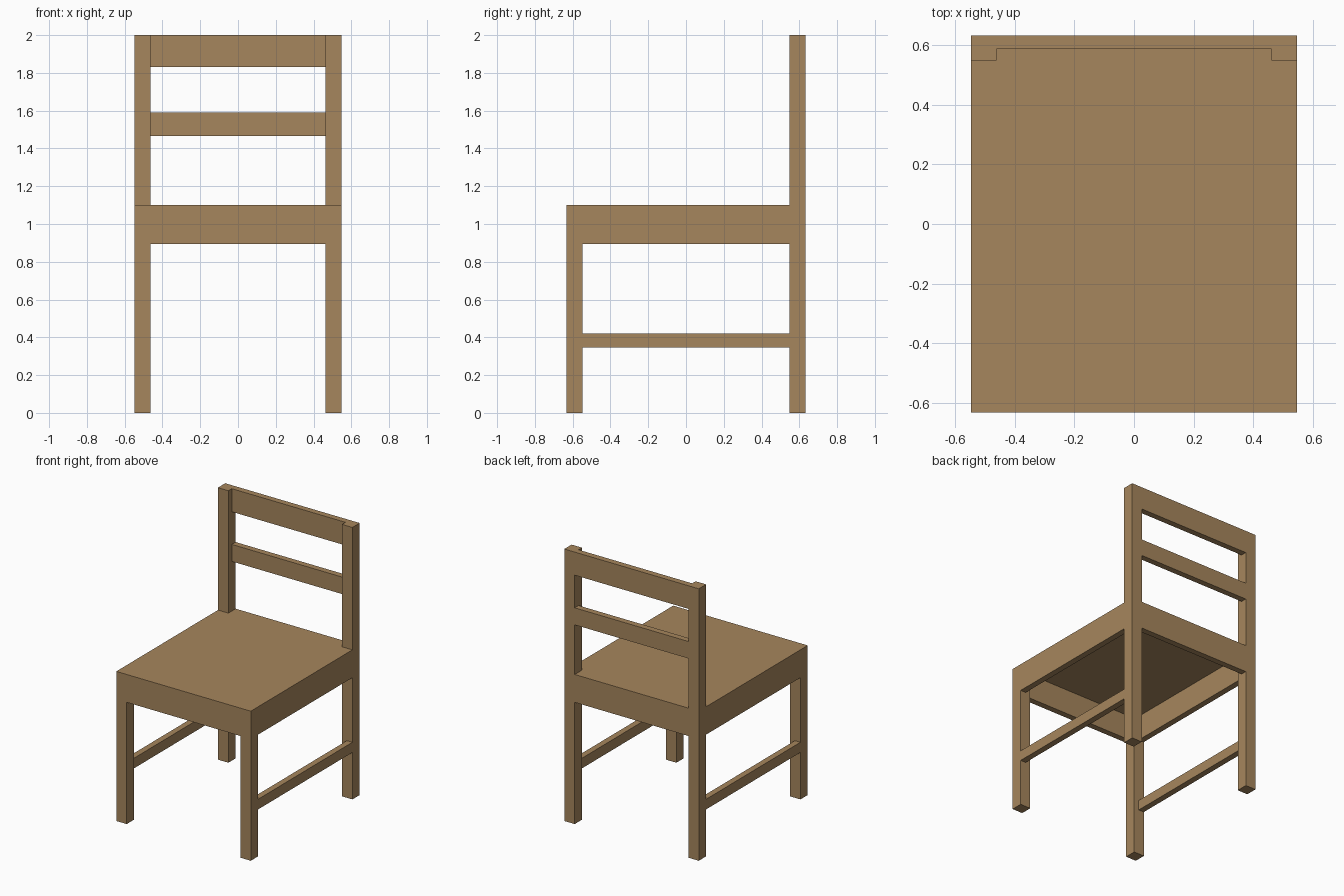
import bpy, bmesh

if "Cube" in bpy.data.objects:
    bpy.data.objects.remove(bpy.data.objects["Cube"])

wood = bpy.data.materials.new("brown_wood")
wood.diffuse_color = (0.38, 0.238, 0.109, 1)
wood.use_nodes = True
wood.node_tree.nodes["Principled BSDF"].inputs["Base Color"].default_value = wood.diffuse_color

X, Y = 0.547, 0.633        # half width and half depth
LEG, RAIL = 0.085, 0.045   # post section and rail thickness
SEAT, APRON, PANEL = 1.10, 0.895, 0.02
XI, YI = X - LEG, Y - LEG  # inner faces of the posts


def prism(name, outline, z0, z1):
    """Extrude an xy outline from z0 to z1."""
    bm = bmesh.new()
    face = bm.faces.new([bm.verts.new((x, y, z0)) for x, y in outline])
    ext = bmesh.ops.extrude_face_region(bm, geom=[face])
    verts = [v for v in ext["geom"] if isinstance(v, bmesh.types.BMVert)]
    bmesh.ops.translate(bm, verts=verts, vec=(0, 0, z1 - z0))
    bmesh.ops.recalc_face_normals(bm, faces=bm.faces[:])
    mesh = bpy.data.meshes.new(name)
    bm.to_mesh(mesh)
    bm.free()
    mesh.materials.append(wood)
    obj = bpy.data.objects.new(name, mesh)
    bpy.context.collection.objects.link(obj)
    return obj


def box(name, x0, x1, y0, y1, z0, z1):
    return prism(name, [(x0, y0), (x1, y0), (x1, y1), (x0, y1)], z0, z1)


# Parts repeated on both sides
for side, s in (("left", -1), ("right", 1)):
    xs = sorted((s * XI, s * X))
    xr = sorted((s * (X - RAIL), s * X))
    box(f"front_leg_{side}", *xs, -Y, -YI, 0, SEAT - PANEL)
    box(f"back_post_{side}", *xs, YI, Y, 0, 2)
    box(f"side_apron_{side}", *xr, -YI, YI, APRON, SEAT - PANEL)
    box(f"side_stretcher_{side}", *xr, -YI, YI, 0.345, 0.42)

# Front and back aprons
box("front_apron", -XI, XI, -Y, -Y + RAIL, APRON, SEAT - PANEL)
box("back_apron", -XI, XI, Y - RAIL, Y, APRON, SEAT - PANEL)

# Seat panel notched around the back posts
prism("seat", [(-X, -Y), (X, -Y), (X, YI), (XI, YI), (XI, Y),
               (-XI, Y), (-XI, YI), (-X, YI)], SEAT - PANEL, SEAT)

# Backrest rails, flush with the rear of the posts
box("top_back_rail", -XI, XI, Y - RAIL, Y, 1.83, 2)
box("middle_back_rail", -XI, XI, Y - RAIL, Y, 1.465, 1.59)
